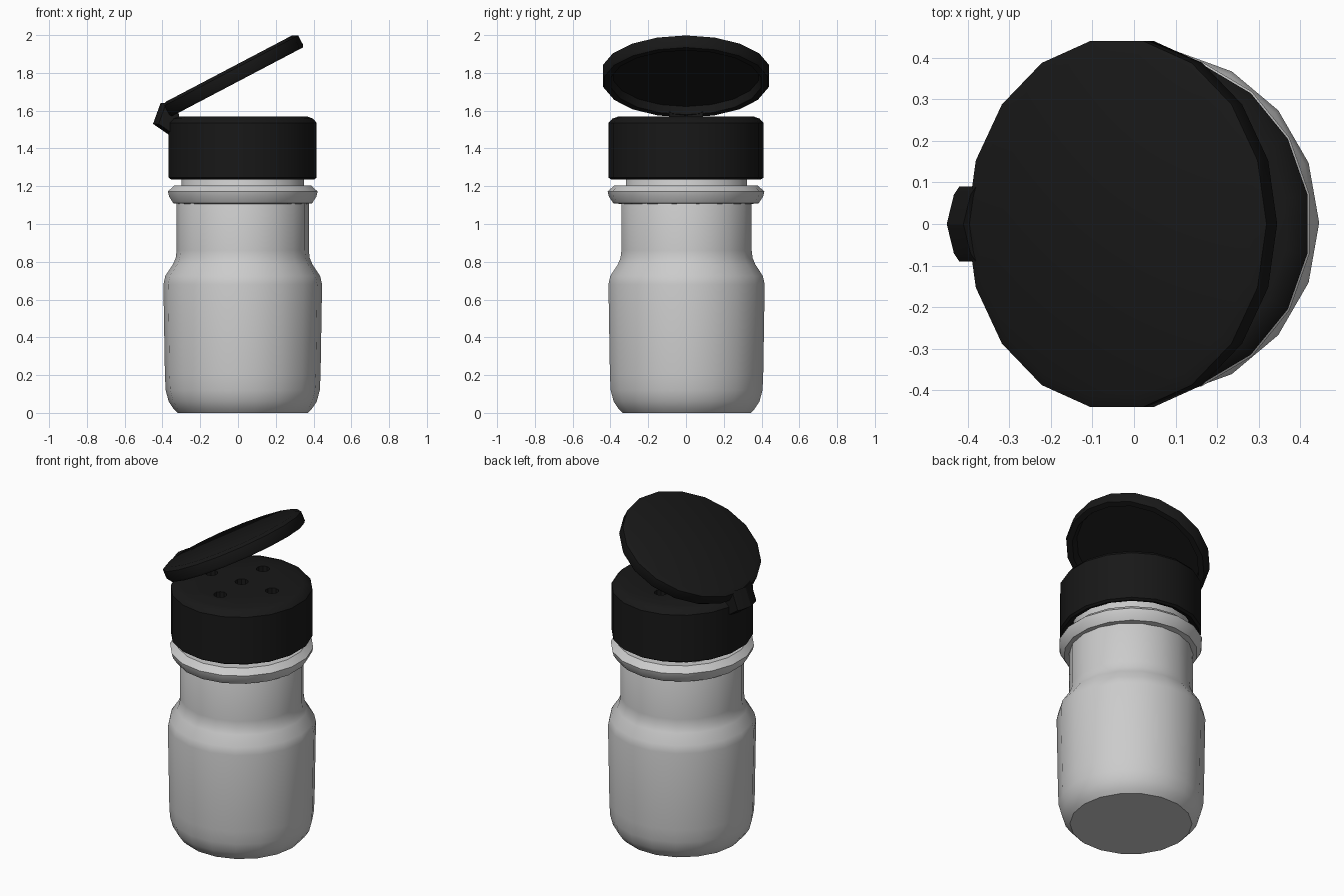
import bpy, bmesh
from math import sin, cos, radians, pi
from mathutils import Matrix

if "Cube" in bpy.data.objects:
    bpy.data.objects.remove(bpy.data.objects["Cube"])

CX = 0.025   # bottle axis
SIDES = 18

black = bpy.data.materials.new("black_plastic")
black.diffuse_color = (0.009, 0.009, 0.009, 1)
black.use_nodes = True
black.node_tree.nodes["Principled BSDF"].inputs["Base Color"].default_value = black.diffuse_color


def make_object(name, bm, mat=None, smooth=35):
    bmesh.ops.recalc_face_normals(bm, faces=bm.faces)
    mesh = bpy.data.meshes.new(name)
    bm.to_mesh(mesh)
    bm.free()
    ob = bpy.data.objects.new(name, mesh)
    bpy.context.collection.objects.link(ob)
    if mat:
        mesh.materials.append(mat)
    if smooth:
        bpy.ops.object.select_all(action='DESELECT')
        ob.select_set(True)
        bpy.context.view_layer.objects.active = ob
        bpy.ops.object.shade_smooth_by_angle(angle=radians(smooth))
    return ob


def lathe(name, profile, phase=0, sx=1.0, closed=False, mat=None):
    """Revolve (radius, z) points; closed joins last ring to first, else ends with r = 0 cap off."""
    bm = bmesh.new()
    rings = []
    for r, z in profile:
        if r == 0:
            continue
        rings.append([bm.verts.new((sx * r * cos(2 * pi * i / SIDES + radians(phase)),
                                    r * sin(2 * pi * i / SIDES + radians(phase)), z))
                      for i in range(SIDES)])
    pairs = list(zip(rings, rings[1:]))
    if closed:
        pairs.append((rings[-1], rings[0]))
    for a, b in pairs:
        for i in range(SIDES):
            j = (i + 1) % SIDES
            bm.faces.new((a[i], a[j], b[j], b[i]))
    if profile[0][0] == 0:
        bm.faces.new(rings[0])
    if profile[-1][0] == 0:
        bm.faces.new(rings[-1])
    return make_object(name, bm, mat)


# Bottle: rounded base, shoulder, narrower upper body and neck
bottle = lathe("bottle", [
    (0, 0), (0.345, 0.0), (0.365, 0.02), (0.392, 0.06), (0.408, 0.12), (0.412, 0.2),
    (0.42, 0.68), (0.41, 0.725), (0.37, 0.785), (0.355, 0.82), (0.35, 0.86),
    (0.35, 1.14), (0.325, 1.19), (0.325, 1.45), (0, 1.45)])
bottle.location = (CX, 0.003, 0)

# Collar ring below the cap
collar = lathe("collar", [
    (0.335, 1.105), (0.385, 1.11), (0.408, 1.145), (0.415, 1.172), (0.378, 1.205),
    (0.315, 1.205)], phase=10, sx=0.97, closed=True)
collar.location.x = CX

# Cap: hollow shell with chamfered top
cap = lathe("cap", [
    (0, 1.52), (0.36, 1.52), (0.36, 1.25), (0.395, 1.235), (0.41, 1.245),
    (0.41, 1.535), (0.39, 1.558), (0.355, 1.57), (0, 1.57)],
    phase=10, sx=0.97, mat=black)
cap.location.x = CX

# Shaker holes: one in the middle, four around it
bm = bmesh.new()
spots = [(0, 0)] + [(0.21 * cos(k * pi / 2), 0.21 * sin(k * pi / 2)) for k in range(4)]
for x, y in spots:
    bmesh.ops.create_cone(bm, cap_ends=True, segments=10, radius1=0.038, radius2=0.038,
                          depth=0.2, matrix=Matrix.Translation((CX + x, y, 1.55)))
cutter = make_object("hole_cutter", bm, smooth=0)
mod = cap.modifiers.new("holes", 'BOOLEAN')
mod.object = cutter
mod.operation = 'DIFFERENCE'
mod.solver = 'EXACT'
bpy.context.view_layer.objects.active = cap
bpy.ops.object.modifier_apply(modifier="holes")
bpy.data.objects.remove(cutter)

# Flip lid: shallow dish, tilted open
lid = lathe("lid", [
    (0, 0.0), (0.39, 0.0), (0.402, -0.043), (0.438, -0.043), (0.447, -0.03),
    (0.447, 0.025), (0.415, 0.04), (0, 0.04)], sx=0.91, mat=black)
lid.location = (-0.03, 0, 1.787)
lid.rotation_euler.y = radians(-27.7)

# Hinge: side outline swept along y, bulging in the middle
outline = [(-0.45, 1.53), (-0.41, 1.64), (-0.345, 1.59), (-0.33, 1.50), (-0.37, 1.475)]
bm = bmesh.new()
sections = [[bm.verts.new((x + dx, y, z)) for x, z in outline]
            for y, dx in ((-0.09, 0.03), (-0.07, 0.017), (0, 0), (0.07, 0.017), (0.09, 0.03))]
n = len(outline)
for a, b in zip(sections, sections[1:]):
    for i in range(n):
        bm.faces.new((a[i], a[(i + 1) % n], b[(i + 1) % n], b[i]))
bm.faces.new(sections[0])
bm.faces.new(sections[-1])
make_object("hinge", bm, black, smooth=25)
